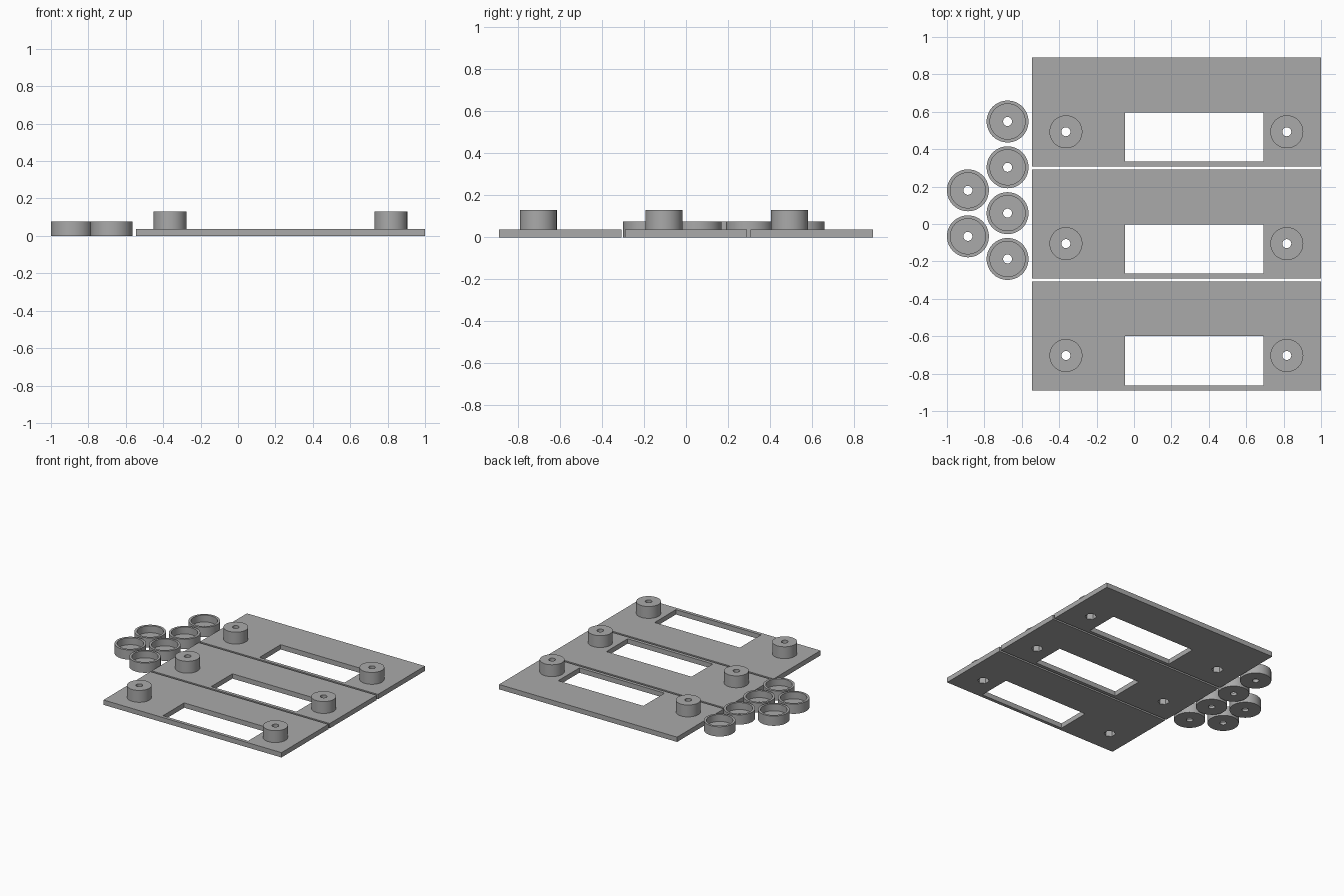
import bpy, math

if "Cube" in bpy.data.objects:
    bpy.data.objects.remove(bpy.data.objects["Cube"])

grey = bpy.data.materials.new("plain grey")
grey.diffuse_color = (0.4, 0.4, 0.4, 1)
grey.use_nodes = True
grey.node_tree.nodes["Principled BSDF"].inputs["Base Color"].default_value = grey.diffuse_color


def box(name, x0, x1, y0, y1, z0, z1):
    bpy.ops.mesh.primitive_cube_add(size=1, location=((x0 + x1) / 2, (y0 + y1) / 2, (z0 + z1) / 2))
    ob = bpy.context.object
    ob.name = name
    ob.scale = (x1 - x0, y1 - y0, z1 - z0)
    bpy.ops.object.transform_apply(location=True, rotation=False, scale=True)
    return ob


def cyl(name, x, y, r, z0, z1, sides=64):
    bpy.ops.mesh.primitive_cylinder_add(vertices=sides, radius=r, depth=z1 - z0,
                                        location=(x, y, (z0 + z1) / 2))
    bpy.context.object.name = name
    return bpy.context.object


def combine(target, tool, op):
    # apply a boolean, then drop the tool
    bpy.context.view_layer.objects.active = target
    m = target.modifiers.new("bool", 'BOOLEAN')
    m.operation, m.solver, m.object = op, 'EXACT', tool
    bpy.ops.object.modifier_apply(modifier=m.name)
    bpy.data.objects.remove(tool)


def finish(ob):
    ob.data.materials.clear()
    ob.data.materials.append(grey)
    bpy.ops.object.select_all(action='DESELECT')
    ob.select_set(True)
    bpy.context.view_layer.objects.active = ob
    bpy.ops.object.shade_smooth_by_angle(angle=math.radians(30))


# three mounting plates, each with a window and two screw bosses
for i in range(3):
    c = (i - 1) * 0.598
    plate = box(f"mounting_plate_{i + 1}", -0.545, 1.0, c - 0.291, c + 0.291, 0, 0.038)
    combine(plate, box("window_cutter", -0.047, 0.692, c - 0.265, c - 0.002, -0.1, 0.1), 'DIFFERENCE')
    for x in (-0.364, 0.817):
        y = c - 0.105
        combine(plate, cyl("boss", x, y, 0.088, 0.01, 0.131), 'UNION')
        combine(plate, cyl("screw_hole", x, y, 0.024, -0.1, 0.3, 32), 'DIFFERENCE')
        # hexagonal nut recess underneath
        combine(plate, cyl("nut_recess", x, y, 0.042, -0.1, 0.05, 6), 'DIFFERENCE')
    finish(plate)

# six open cups with a drilled floor
centres = [(-0.676, 0.548 - 0.245 * k) for k in range(4)] + [(-0.888, 0.18), (-0.888, -0.066)]
for n, (x, y) in enumerate(centres):
    cup = cyl(f"cup_{n + 1}", x, y, 0.112, 0, 0.076)
    combine(cup, cyl("cup_bore", x, y, 0.094, 0.022, 0.2), 'DIFFERENCE')
    combine(cup, cyl("cup_hole", x, y, 0.024, -0.1, 0.2, 32), 'DIFFERENCE')
    finish(cup)
